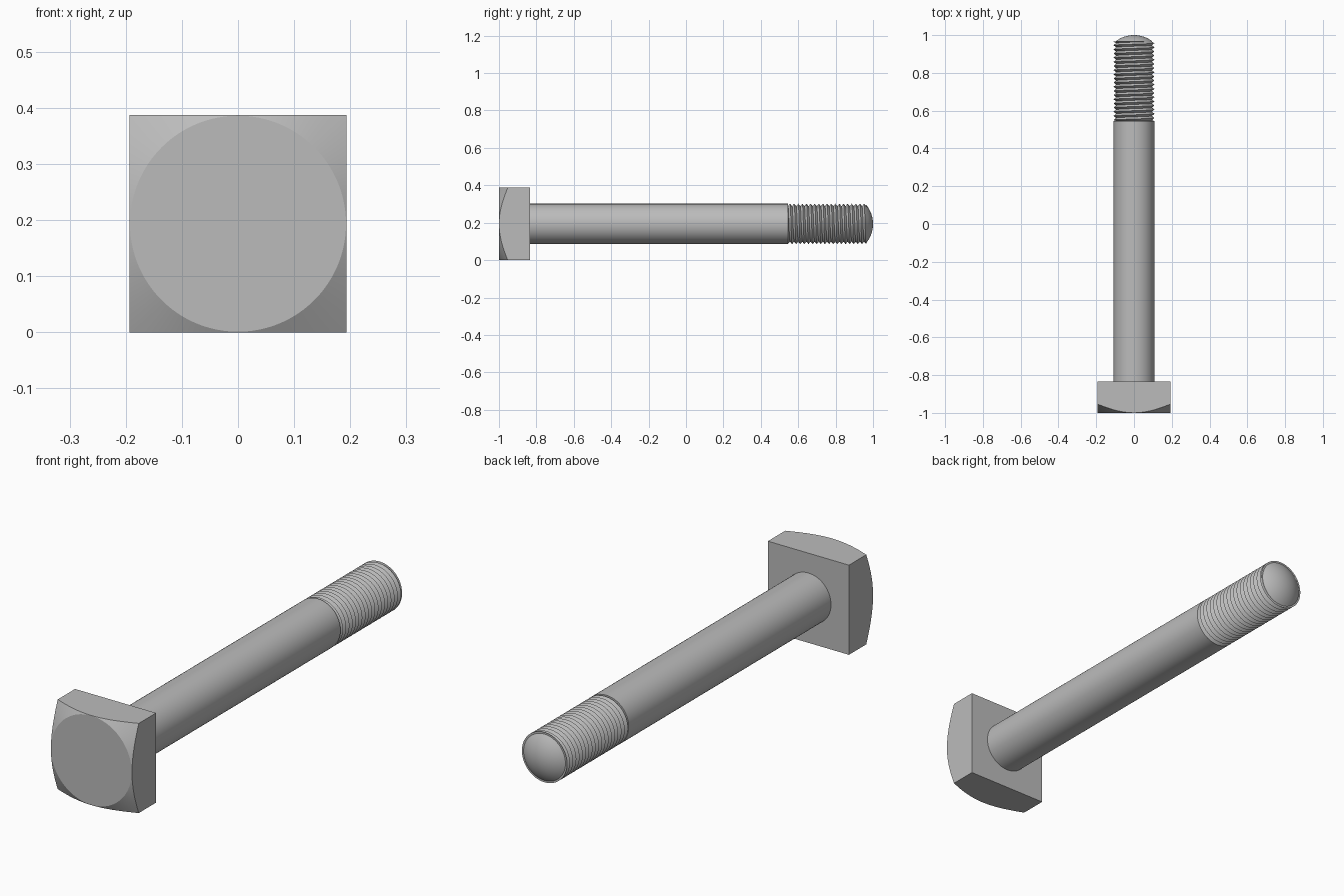
import bpy, bmesh
from math import sin, cos, tan, tau, radians, asin

cube = bpy.data.objects.get("Cube")
if cube:
    bpy.data.objects.remove(cube)

HALF = 0.1935           # half width of the head, also the axis height
SHANK_R, ROOT_R, DOME_R = 0.108, 0.095, 0.1
HEAD_Y, THREAD_Y, DOME_Y = -0.835, 0.545, 0.965
PITCH, SIDES = 0.022, 64

steel = bpy.data.materials.new("grey steel")
steel.use_nodes = True
steel.diffuse_color = (0.5, 0.5, 0.5, 1)
steel.node_tree.nodes["Principled BSDF"].inputs["Base Color"].default_value = (0.5, 0.5, 0.5, 1)


def finish(name, bm, angle=30):
    """Turn a bmesh into a shaded object lying along the bolt axis."""
    bmesh.ops.remove_doubles(bm, verts=bm.verts, dist=1e-5)
    bmesh.ops.recalc_face_normals(bm, faces=bm.faces)
    mesh = bpy.data.meshes.new(name)
    bm.to_mesh(mesh)
    bm.free()
    mesh.materials.append(steel)
    obj = bpy.data.objects.new(name, mesh)
    obj.location.z = HALF
    bpy.context.collection.objects.link(obj)
    bpy.ops.object.select_all(action='DESELECT')
    obj.select_set(True)
    bpy.context.view_layer.objects.active = obj
    bpy.ops.object.shade_smooth_by_angle(angle=radians(angle))
    return obj


def lathe(name, profile, sides=SIDES):
    """Spin (radius, y) points about the y axis."""
    bm = bmesh.new()
    verts = [bm.verts.new((r, y, 0)) for r, y in profile]
    edges = [bm.edges.new(pair) for pair in zip(verts, verts[1:])]
    bmesh.ops.spin(bm, geom=verts + edges, cent=(0, 0, 0), axis=(0, 1, 0),
                   angle=tau, steps=sides, use_duplicate=False)
    return finish(name, bm)


# Square head, its front corners trimmed by a 30 degree cone
bm = bmesh.new()
bmesh.ops.create_cube(bm, size=1)
bmesh.ops.scale(bm, vec=(2 * HALF, 1 + HEAD_Y, 2 * HALF), verts=bm.verts)
bmesh.ops.translate(bm, vec=(0, (HEAD_Y - 1) / 2, 0), verts=bm.verts)
head = finish("square_head", bm)
rim, back = HALF - 0.001, HEAD_Y + 0.05
flare = rim + (back + 1) / tan(radians(30))
cutter = lathe("chamfer_cutter", [(0, -1), (rim, -1), (flare, back), (0, back)], 128)
cutter.hide_render = True
trim = head.modifiers.new("chamfer", 'BOOLEAN')
trim.operation, trim.solver, trim.object = 'INTERSECT', 'EXACT', cutter
bpy.ops.object.select_all(action='DESELECT')
bpy.context.view_layer.objects.active = head
head.select_set(True)
bpy.ops.object.modifier_apply(modifier=trim.name)
bpy.data.objects.remove(cutter)
bpy.ops.object.shade_smooth_by_angle(angle=radians(15))

# Plain shank
lathe("shank", [(0, HEAD_Y), (SHANK_R, HEAD_Y), (SHANK_R, THREAD_Y), (0, THREAD_Y)])

# Right-handed helical thread, cut off flat at both ends
bm = bmesh.new()
steps = int(2 * (DOME_Y - THREAD_Y) / PITCH) + 6
columns = []
for i in range(SIDES + 1):
    a = tau * i / SIDES
    column = []
    for j in range(-3, steps):
        r = SHANK_R if j % 2 else ROOT_R
        y = THREAD_Y + PITCH * (j / 2 + i / SIDES)
        y = min(max(y, THREAD_Y), DOME_Y)
        column.append(bm.verts.new((r * sin(a), y, r * cos(a))))
    columns.append(column)
for left, right in zip(columns, columns[1:]):
    for j in range(len(left) - 1):
        bm.faces.new((left[j], right[j], right[j + 1], left[j + 1]))
finish("thread", bm)

# Rounded tip: a shallow spherical cap
rise = 1 - DOME_Y
ball = (DOME_R ** 2 + rise ** 2) / (2 * rise)
sweep = asin(DOME_R / ball)
cap = [(ball * sin(sweep * k / 8), 1 - ball + ball * cos(sweep * k / 8)) for k in range(9)]
lathe("rounded_tip", cap + [(0, DOME_Y)])
